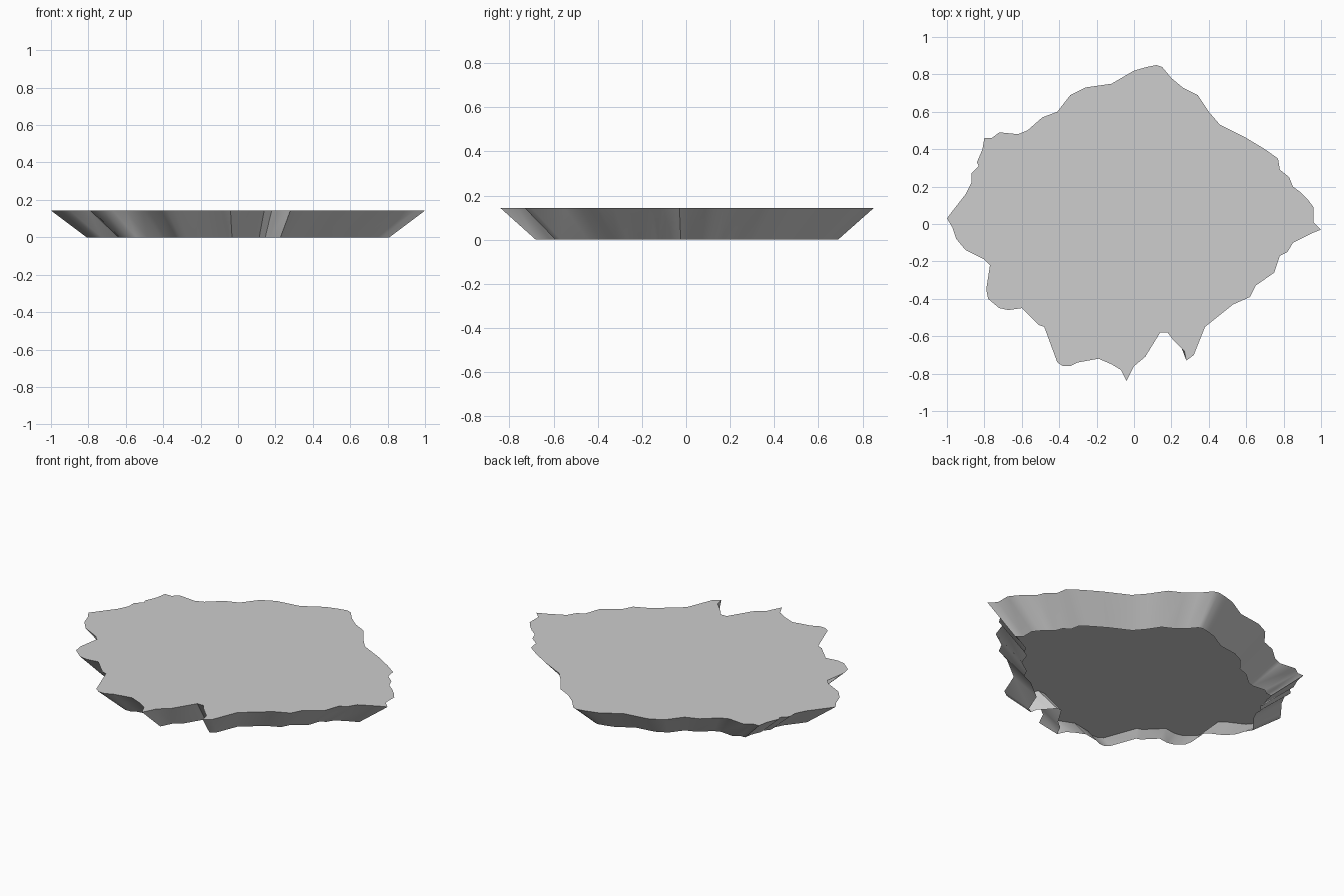
import bpy
import bmesh
import math

# Remove the default object if it is in the scene
default_cube = bpy.data.objects.get("Cube")
if default_cube:
    bpy.data.objects.remove(default_cube, do_unlink=True)

HEIGHT = 0.143
TAPER = 0.81

# Ragged rim of the slab, counterclockwise from the right tip, in hundredths
RIM = [
    (100, -3), (96, 1), (96, 9), (93, 13), (89, 17), (85, 20), (83, 25),
    (78, 29), (77, 35), (70, 40), (60, 46), (46, 53), (40, 60), (34, 69),
    (26, 73), (20, 78), (15, 84), (12, 85), (7, 84), (0, 82), (-12, 75),
    (-26, 73), (-34, 69), (-41, 60), (-49, 57), (-57, 50), (-62, 48),
    (-72, 49), (-76, 46), (-80, 46), (-81, 40), (-84, 33), (-83, 31),
    (-87, 27), (-87, 22), (-90, 16), (-97, 7), (-100, 3), (-97, -2),
    (-95, -8), (-90, -14), (-80, -19), (-77, -22), (-79, -35), (-78, -40),
    (-72, -45), (-67, -46), (-60, -45), (-51, -54), (-48, -55), (-41, -74),
    (-38, -76), (-34, -76), (-30, -74), (-19, -72), (-12, -75), (-7, -78),
    (-4, -84), (0, -76), (6, -71), (14, -58), (18, -58), (21, -62),
    (27, -68), (28, -73), (32, -70), (38, -55), (53, -43), (62, -39),
    (65, -33), (75, -26), (78, -17), (82, -15), (85, -10), (95, -5),
]


def make_material(name, colour):
    """Create one flat material for the viewport and for renders."""
    material = bpy.data.materials.new(name)
    material.use_nodes = True
    material.diffuse_color = colour
    shader = next(node for node in material.node_tree.nodes
                  if node.type == "BSDF_PRINCIPLED")
    shader.inputs["Base Color"].default_value = colour
    return material


def add_ring(bm, scale, height):
    """Add the rim outline at the given scale and height."""
    return [bm.verts.new((x * scale / 100, y * scale / 100, height))
            for x, y in RIM]


# Slab shell: flat top and a ragged wall sloping inward to an open underside
bm = bmesh.new()
bottom = add_ring(bm, TAPER, 0)
top = add_ring(bm, 1, HEIGHT)
bm.faces.new(top)
for i in range(len(RIM)):
    j = (i + 1) % len(RIM)
    bm.faces.new((bottom[i], bottom[j], top[j], top[i]))

mesh = bpy.data.meshes.new("rock_slab")
bm.to_mesh(mesh)
bm.free()
slab = bpy.data.objects.new("rock_slab", mesh)
bpy.context.collection.objects.link(slab)
mesh.materials.append(make_material("stone grey", (0.61, 0.61, 0.61, 1)))

# Soften the folds of the wall and keep the top rim sharp
bpy.ops.object.select_all(action="DESELECT")
slab.select_set(True)
bpy.context.view_layer.objects.active = slab
bpy.ops.object.shade_smooth_by_angle(angle=math.radians(48))
